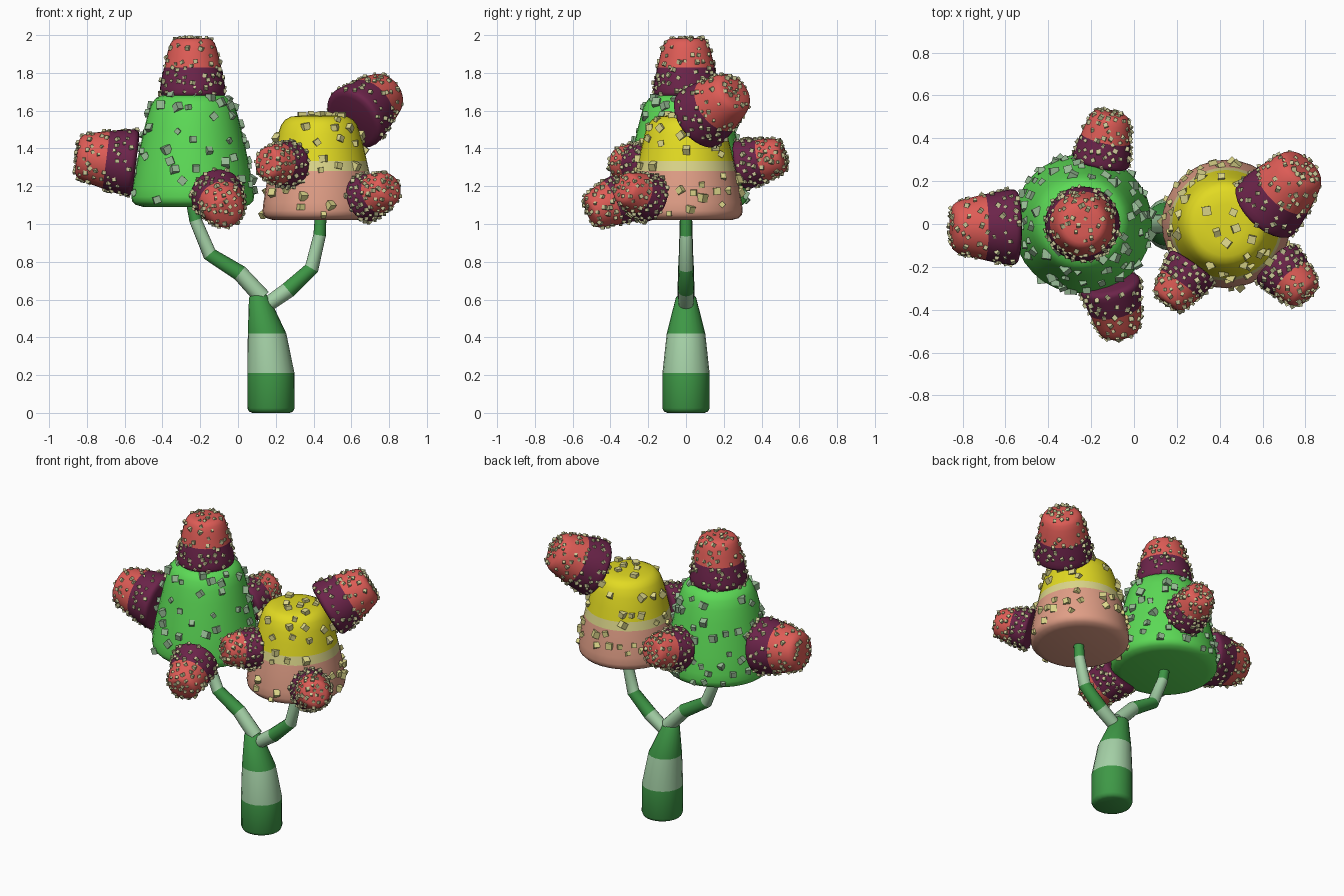
import bpy, bmesh, math, random
from mathutils import Vector, Matrix

if "Cube" in bpy.data.objects:
    bpy.data.objects.remove(bpy.data.objects["Cube"])

random.seed(7)
Z = Vector((0, 0, 1))


def material(name, rgb):
    m = bpy.data.materials.new(name)
    lin = [(c / 255 / 12.92) if c < 11 else ((c / 255 + 0.055) / 1.055) ** 2.4 for c in rgb]
    m.diffuse_color = (*lin, 1)
    m.use_nodes = True
    m.node_tree.nodes["Principled BSDF"].inputs["Base Color"].default_value = m.diffuse_color
    return m


GREEN = material("bright_green", (92, 218, 86))
YELLOW = material("yellow", (226, 218, 34))
SALMON = material("salmon", (224, 158, 134))
PALE = material("pale_yellow", (220, 214, 138))
CORAL = material("coral", (222, 92, 86))
PLUM = material("plum", (108, 36, 74))
DARK = material("dark_green", (62, 152, 70))
LIGHT = material("light_green", (164, 208, 166))
KHAKI = material("khaki", (200, 198, 150))
SAGE = material("sage", (150, 186, 148))


def finish(name, bm, mats, angle=None):
    bmesh.ops.recalc_face_normals(bm, faces=bm.faces)
    me = bpy.data.meshes.new(name)
    bm.to_mesh(me)
    bm.free()
    for m in mats:
        me.materials.append(m)
    ob = bpy.data.objects.new(name, me)
    bpy.context.collection.objects.link(ob)
    if angle:
        bpy.ops.object.select_all(action='DESELECT')
        ob.select_set(True)
        bpy.context.view_layer.objects.active = ob
        bpy.ops.object.shade_smooth_by_angle(angle=math.radians(angle))
    return ob


def loft(name, rings, seg_mats, sides=32, angle=45):
    """Skin circles given as (centre, normal, radius); one material per segment."""
    bm = bmesh.new()
    mats = list(dict.fromkeys(seg_mats))
    loops = []
    for c, n, r in rings:
        q = Z.rotation_difference(Vector(n))
        loops.append([bm.verts.new(Vector(c) + q @ Vector((r * math.cos(a), r * math.sin(a), 0)))
                      for a in (2 * math.pi * i / sides for i in range(sides))])
    for k, m in enumerate(seg_mats):
        for i in range(sides):
            j = (i + 1) % sides
            f = bm.faces.new((loops[k][i], loops[k][j], loops[k + 1][j], loops[k + 1][i]))
            f.material_index = mats.index(m)
    bm.faces.new(loops[0][::-1]).material_index = mats.index(seg_mats[0])
    bm.faces.new(loops[-1]).material_index = mats.index(seg_mats[-1])
    return finish(name, bm, mats, angle)


# Thimble profile shared by crowns and pods: (radius factor, height factor)
PROFILE = [(.8, 0), (.93, .02), (.985, .05), (1, .09), (.985, .17), (.93, .35), (.79, .69),
           (.73, .82), (.67, .91), (.6, .96), (.5, .988), (.3, 1)]


def radius_at(t):
    for (r0, t0), (r1, t1) in zip(PROFILE, PROFILE[1:]):
        if t0 <= t <= t1:
            return r0 + (r1 - r0) * (t - t0) / (t1 - t0)


def thimble(name, base, tip, R, bands, cube_mat, count, size):
    base, tip = Vector(base), Vector(tip)
    axis = tip - base
    n = axis.normalized()
    # Body with colour bands cut at the given heights
    prof = sorted(set(PROFILE + [(radius_at(t), t) for t, _ in bands[:-1]]), key=lambda p: p[1])
    rings = [(base + axis * t, n, r * R) for r, t in prof]
    mats = [next(m for end, m in bands if (a[1] + b[1]) / 2 < end) for a, b in zip(prof, prof[1:])]
    loft(name, rings, mats)
    # Little cubes scattered evenly over the side and top
    q = Z.rotation_difference(n)
    spots = []
    while len(spots) < count:
        u = random.random()
        if u < .13:
            t, r = 1, .5 * math.sqrt(random.random())
            t = 1 if r < .3 else .994
        else:
            t = random.uniform(.05, .98)
            r = radius_at(t)
            if random.random() > r:
                continue
        a = random.uniform(0, 2 * math.pi)
        p = base + axis * t + q @ Vector((r * R * math.cos(a), r * R * math.sin(a), 0))
        if all((p - s).length > size * 1.5 for s in spots):
            spots.append(p)
    bm = bmesh.new()
    for p in spots:
        rot = Vector((random.gauss(0, 1), random.gauss(0, 1), random.gauss(0, 1))).to_track_quat('Z', 'Y')
        bmesh.ops.create_cube(bm, size=size * random.uniform(.7, 1.2),
                              matrix=Matrix.Translation(p) @ rot.to_matrix().to_4x4())
    finish(name + "_cubes", bm, [cube_mat])


def branch(name, pts, radii, mats):
    pts = [Vector((x, 0, z)) for x, z in pts]
    rings = []
    for i, p in enumerate(pts):
        d = pts[min(i + 1, len(pts) - 1)] - pts[max(i - 1, 0)]
        rings.append((p, d.normalized(), radii[i]))
    loft(name, rings, mats, 16, 50)


# Striped trunk
loft("trunk", [((.175, 0, 0), Z, .1), ((.175, 0, .008), Z, .117), ((.175, 0, .025), Z, .125),
               ((.174, 0, .21), Z, .125), ((.154, 0, .42), Z, .102), ((.112, 0, .61), Z, .054),
               ((.11, 0, .63), Z, .035)],
     [DARK, DARK, DARK, LIGHT, DARK, DARK], 20, 50)

# Striped branches
branch("left_branch", [(.13, .61), (.01, .74), (-.15, .84), (-.225, 1.02), (-.25, 1.14)],
       [.045, .043, .038, .033, .03], [LIGHT, DARK, LIGHT, DARK])
branch("right_branch", [(.165, .58), (.265, .65), (.39, .765), (.432, .94), (.44, 1.08)],
       [.04, .043, .038, .033, .03], [LIGHT, DARK, LIGHT, DARK])

# Two crowns
thimble("green_crown", (-.24, 0, 1.09), (-.24, 0, 1.69), .325, [(2, GREEN)], SAGE, 95, .036)
thimble("yellow_crown", (.43, 0, 1.02), (.43, 0, 1.575), .3,
        [(.468, SALMON), (.567, PALE), (2, YELLOW)], PALE, 70, .036)

# Pods: base centre, tip centre, radius
pods = {
    "top_pod": ((-.24, 0, 1.67), (-.24, 0, 1.985), .175),
    "left_pod": ((-.54, -.015, 1.32), (-.855, -.015, 1.36), .177),
    "back_pod": ((-.157, .28, 1.31), (-.105, .52, 1.365), .135),
    "front_pod": ((-.115, -.27, 1.165), (-.06, -.515, 1.06), .142),
    "upper_right_pod": ((.605, .06, 1.55), (.795, .265, 1.705), .178),
    "front_left_pod": ((.28, -.19, 1.31), (.15, -.37, 1.325), .127),
    "front_right_pod": ((.66, -.18, 1.13), (.81, -.335, 1.195), .128),
}
for name, (base, tip, R) in pods.items():
    thimble(name, base, tip, R, [(.5, PLUM), (2, CORAL)], KHAKI, 110, .0185)
